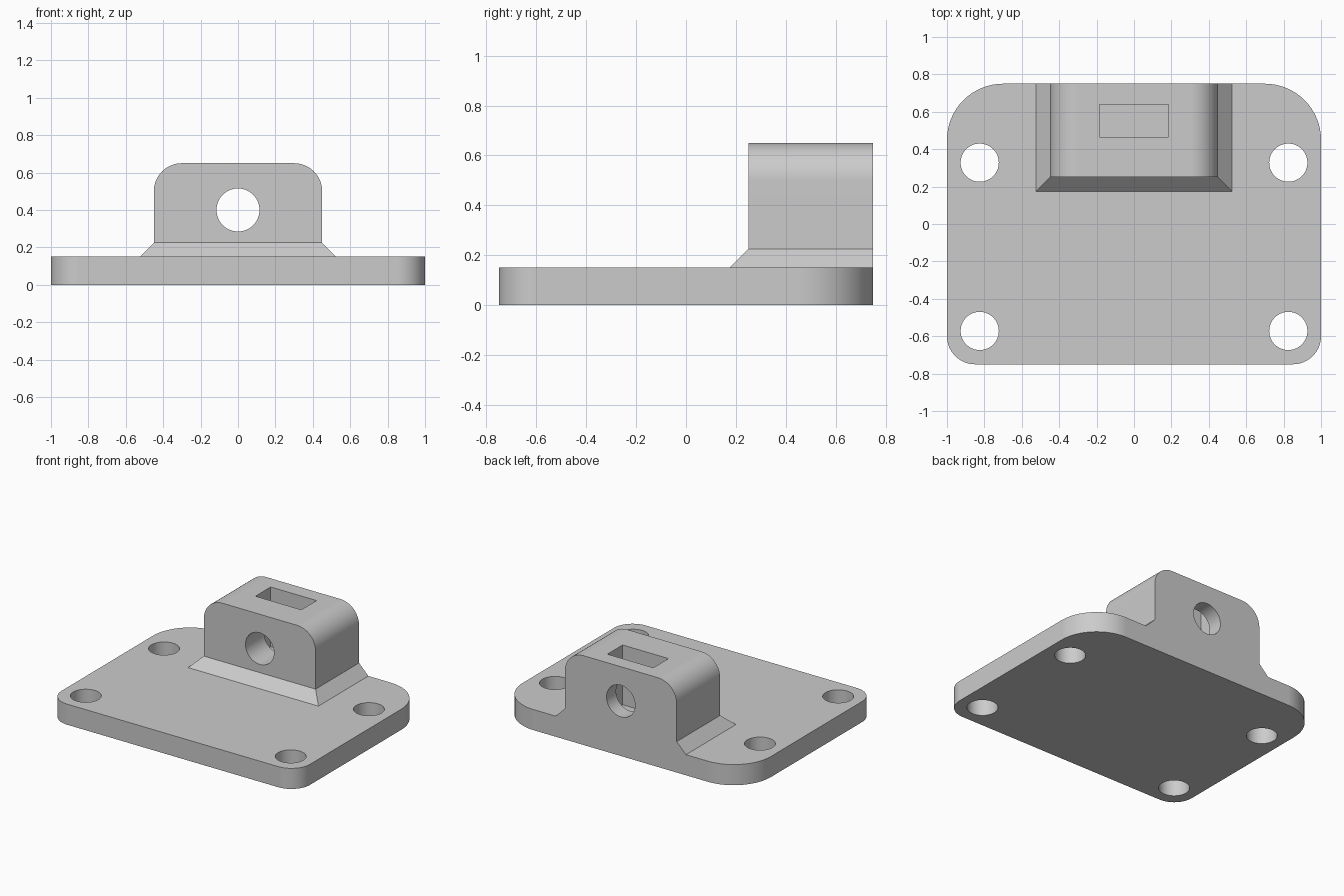
import bpy, bmesh
from math import radians, sin, cos, pi
from mathutils import Matrix, Vector

cube = bpy.data.objects.get("Cube")
if cube:
    bpy.data.objects.remove(cube, do_unlink=True)

grey = bpy.data.materials.new("light grey")
grey.use_nodes = True
colour = (0.6, 0.6, 0.6, 1)
grey.diffuse_color = colour
grey.node_tree.nodes["Principled BSDF"].inputs["Base Color"].default_value = colour


def finish(bm, name):
    bmesh.ops.recalc_face_normals(bm, faces=bm.faces)
    mesh = bpy.data.meshes.new(name)
    bm.to_mesh(mesh)
    bm.free()
    mesh.materials.append(grey)
    obj = bpy.data.objects.new(name, mesh)
    bpy.context.collection.objects.link(obj)
    return obj


def rounded(corners, steps=16):
    """Counter-clockwise rectangle outline from (x, y, radius) corners."""
    points = []
    for i, (x, y, r) in enumerate(corners):
        if r == 0:
            points.append((x, y))
            continue
        start = pi + i * pi / 2
        cx = x + r * (1 if i in (0, 3) else -1)
        cy = y + r * (1 if i in (0, 1) else -1)
        for k in range(steps + 1):
            a = start + k * pi / 2 / steps
            points.append((cx + r * cos(a), cy + r * sin(a)))
    return points


def prism(name, points, place, vector):
    """Extrude a flat outline, with place mapping it into space."""
    bm = bmesh.new()
    face = bm.faces.new([bm.verts.new(place(*p)) for p in points])
    new = bmesh.ops.extrude_face_region(bm, geom=[face])["geom"]
    bmesh.ops.translate(bm, vec=Vector(vector),
                        verts=[v for v in new if isinstance(v, bmesh.types.BMVert)])
    return finish(bm, name)


def cylinder(name, radius, depth, location, turn=0):
    bm = bmesh.new()
    bmesh.ops.create_cone(bm, cap_ends=True, segments=64, radius1=radius, radius2=radius,
                          depth=depth, matrix=Matrix.Translation(location)
                          @ Matrix.Rotation(turn, 4, "X"))
    return finish(bm, name)


def combine(target, tool, operation):
    mod = target.modifiers.new(operation, "BOOLEAN")
    mod.operation = operation
    mod.solver = "EXACT"
    mod.object = tool
    bpy.context.view_layer.objects.active = target
    bpy.ops.object.modifier_apply(modifier=mod.name)
    bpy.data.objects.remove(tool, do_unlink=True)


# Base plate, with larger radii at the back
body = prism("mounting_bracket",
             rounded([(-1, -0.75, 0.15), (1, -0.75, 0.15), (1, 0.75, 0.3), (-1, 0.75, 0.3)]),
             lambda x, y: (x, y, 0), (0, 0, 0.15))

# Upright lug with rounded top edges
lug = prism("lug",
            rounded([(-0.45, 0.08, 0), (0.45, 0.08, 0), (0.45, 0.65, 0.15), (-0.45, 0.65, 0.15)]),
            lambda x, z: (x, 0.25, z), (0, 0.5, 0))

# Sloping skirt on three sides of the lug, its ends buried in plate and lug
bm = bmesh.new()
rings = [[bm.verts.new(p) for p in ((-w, y, z), (w, y, z), (w, 0.75, z), (-w, 0.75, z))]
         for w, y, z in ((0.575, 0.125, 0.1), (0.4, 0.3, 0.275))]
for ring in rings:
    bm.faces.new(ring)
for i in range(4):
    j = (i + 1) % 4
    bm.faces.new((rings[0][i], rings[0][j], rings[1][j], rings[1][i]))
skirt = finish(bm, "skirt")

combine(lug, skirt, "UNION")
combine(body, lug, "UNION")

# Four screw holes
for x in (-0.825, 0.825):
    for y in (-0.572, 0.328):
        combine(body, cylinder("screw_hole", 0.102, 1, (x, y, 0)), "DIFFERENCE")

# Cross hole through the lug and the slot open at its top
combine(body, cylinder("cross_hole", 0.115, 2, (0, 0.5, 0.4), radians(90)), "DIFFERENCE")
slot = prism("slot", [(-0.185, 0.465), (0.185, 0.465), (0.185, 0.64), (-0.185, 0.64)],
             lambda x, y: (x, y, 0.215), (0, 0, 0.6))
combine(body, slot, "DIFFERENCE")

# Smooth fillets and bores, with crisp flats
bpy.ops.object.select_all(action="DESELECT")
body.select_set(True)
bpy.context.view_layer.objects.active = body
bpy.ops.object.shade_smooth_by_angle(angle=radians(30))
flat = body.modifiers.new("flat_faces", "WEIGHTED_NORMAL")
flat.keep_sharp = True
